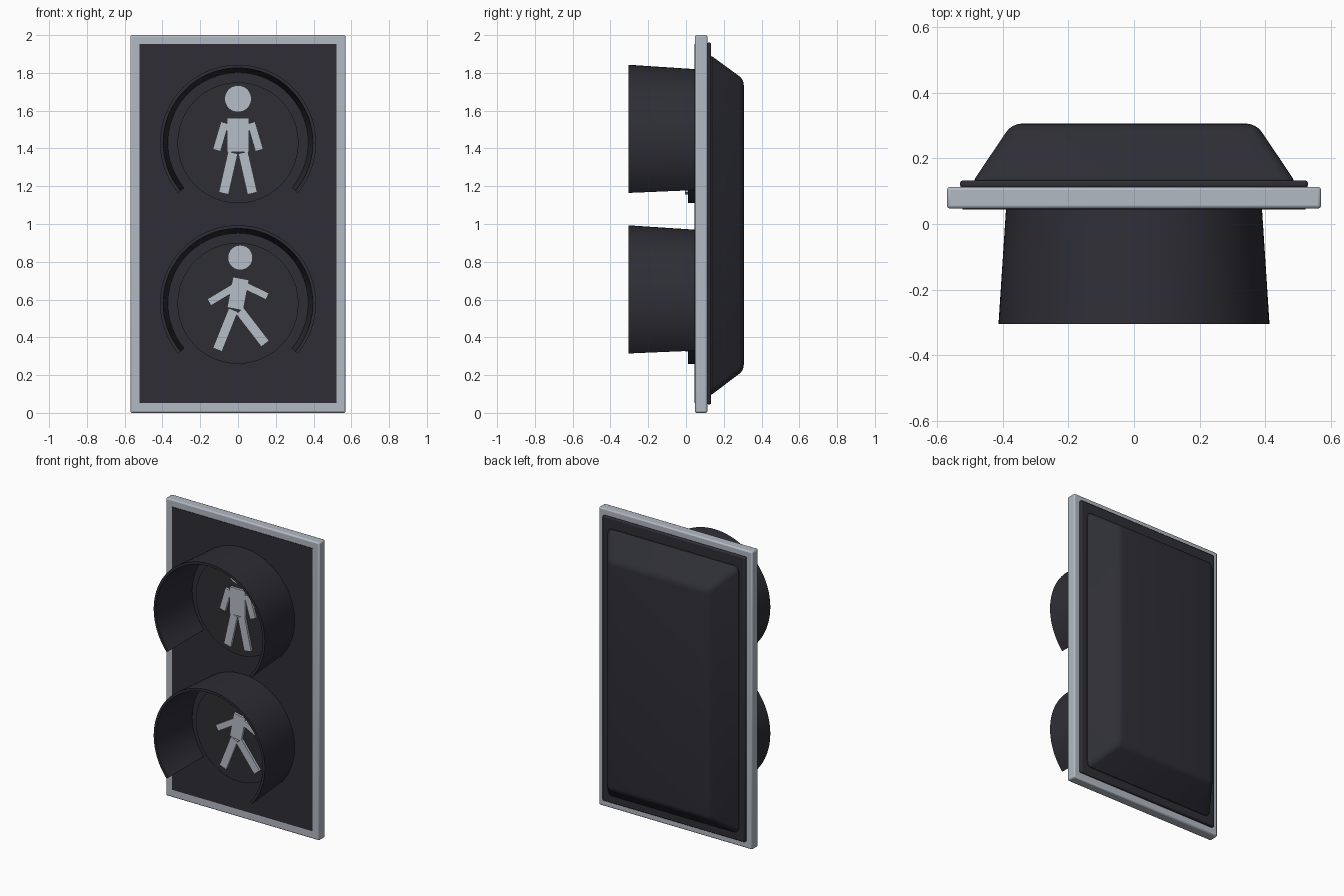
import bpy, bmesh, math
from mathutils import Matrix, Vector

if "Cube" in bpy.data.objects:
    bpy.data.objects.remove(bpy.data.objects["Cube"])


def material(name, rgb):
    m = bpy.data.materials.new(name)
    m.diffuse_color = (*rgb, 1)
    m.use_nodes = True
    m.node_tree.nodes["Principled BSDF"].inputs["Base Color"].default_value = m.diffuse_color
    return m


DARK = material("dark plastic", (0.027, 0.027, 0.036))
LENS = material("dark lens", (0.028, 0.028, 0.034))
GREY = material("light grey metal", (0.45, 0.49, 0.55))
WHITE = material("pale figure", (0.47, 0.51, 0.57))


def finish(name, bm, mat, bevel=0, angle=30):
    bmesh.ops.recalc_face_normals(bm, faces=bm.faces)
    me = bpy.data.meshes.new(name)
    bm.to_mesh(me)
    bm.free()
    me.materials.append(mat)
    ob = bpy.data.objects.new(name, me)
    bpy.context.collection.objects.link(ob)
    if bevel:
        b = ob.modifiers.new("edge", "BEVEL")
        b.width, b.segments = bevel, 2
        b.limit_method, b.angle_limit = "ANGLE", math.radians(50)
    bpy.ops.object.select_all(action="DESELECT")
    ob.select_set(True)
    bpy.context.view_layer.objects.active = ob
    bpy.ops.object.shade_smooth_by_angle(angle=math.radians(angle))
    return ob


def add_box(bm, x0, x1, y0, y1, z0, z1):
    mat = Matrix.Translation(((x0 + x1) / 2, (y0 + y1) / 2, (z0 + z1) / 2))
    mat = mat @ Matrix.Diagonal((x1 - x0, y1 - y0, z1 - z0, 1))
    return bmesh.ops.create_cube(bm, size=1, matrix=mat)["verts"]


def box(name, mat, *dims, bevel=0):
    bm = bmesh.new()
    add_box(bm, *dims)
    return finish(name, bm, mat, bevel)


def add_disc(bm, x, z, r, y0, y1, n=64):
    mat = Matrix.Translation((x, (y0 + y1) / 2, z)) @ Matrix.Rotation(math.pi / 2, 4, "X")
    bmesh.ops.create_cone(bm, cap_ends=True, segments=n, radius1=r, radius2=r,
                          depth=y1 - y0, matrix=mat)


# Mounting frame, front panel and rear gasket
box("frame", GREY, -0.57, 0.57, 0.047, 0.113, 0, 2, bevel=0.009)
box("front_panel", DARK, -0.522, 0.522, 0.044, 0.05, 0.053, 1.953)
box("rear_gasket", DARK, -0.53, 0.53, 0.11, 0.133, 0.045, 1.96, bevel=0.008)

# Rear housing: tapered box with rounded back edges
bm = bmesh.new()
back = [v for v in add_box(bm, -0.49, 0.49, 0.131, 0.306, 0.093, 1.893) if v.co.y > 0.2]
for v in back:
    v.co.x = math.copysign(0.372, v.co.x)
    v.co.z = 1.765 if v.co.z > 1 else 0.225
edges = [e for e in bm.edges if any(v in back for v in e.verts)]
bmesh.ops.bevel(bm, geom=edges, offset=0.03, segments=4, profile=0.5, affect="EDGES")
finish("rear_housing", bm, DARK, bevel=0.01, angle=40)


# Open-bottomed flared visor
def visor(name, zc, n=72):
    bm = bmesh.new()
    profile = [(0.39, 0.047), (0.413, -0.305), (0.396, -0.305), (0.371, 0.047)]
    a0, a1 = math.radians(-40), math.radians(220)
    rings = []
    for i in range(n + 1):
        a = a0 + (a1 - a0) * i / n
        rings.append([bm.verts.new((r * math.cos(a), y, zc + r * math.sin(a)))
                      for r, y in profile])
    for p, q in zip(rings, rings[1:]):
        for k in range(4):
            j = (k + 1) % 4
            bm.faces.new((p[k], p[j], q[j], q[k]))
    bm.faces.new(rings[0])
    bm.faces.new(rings[-1])
    finish(name, bm, DARK)


# Figure made of a head disc and straight limbs (x0, z0, x1, z1, width)
def figure(name, zc, head, limbs):
    bm = bmesh.new()
    add_disc(bm, head[0], zc + head[1], head[2], -0.006, 0.012, 40)
    for x0, z0, x1, z1, w in limbs:
        a, b = Vector((x0, 0, z0 + zc)), Vector((x1, 0, z1 + zc))
        d = b - a
        rot = Matrix.Rotation(math.atan2(d.x, d.z), 4, "Y")
        m = Matrix.Translation((a + b) / 2 + Vector((0, 0.003, 0))) @ rot
        bmesh.ops.create_cube(bm, size=1, matrix=m @ Matrix.Diagonal((w, 0.018, d.length, 1)))
    finish(name, bm, WHITE)


SIGNALS = {"upper": 1.43, "lower": 0.58}
for label, zc in SIGNALS.items():
    visor(label + "_visor", zc)
    bm = bmesh.new()
    add_disc(bm, 0, zc, 0.32, 0.01, 0.047, 96)
    finish(label + "_lens", bm, LENS)

# Standing figure with mirrored limbs
standing = [(0, 0.13, 0, -0.05, 0.115)]
for s in (-1, 1):
    standing += [(s * 0.07, 0.106, s * 0.113, -0.04, 0.043),
                 (s * 0.027, -0.052, s * 0.076, -0.268, 0.053)]
figure("standing_figure", SIGNALS["upper"], (0, 0.233, 0.071), standing)

# Walking figure
figure("walking_figure", SIGNALS["lower"], (0.012, 0.242, 0.066), [
    (0.016, 0.132, -0.015, -0.03, 0.087),
    (-0.02, 0.085, -0.153, 0.005, 0.04),
    (0.045, 0.09, 0.156, 0.037, 0.038),
    (-0.025, -0.035, -0.109, -0.246, 0.052),
    (0.01, -0.04, 0.144, -0.214, 0.052)])
